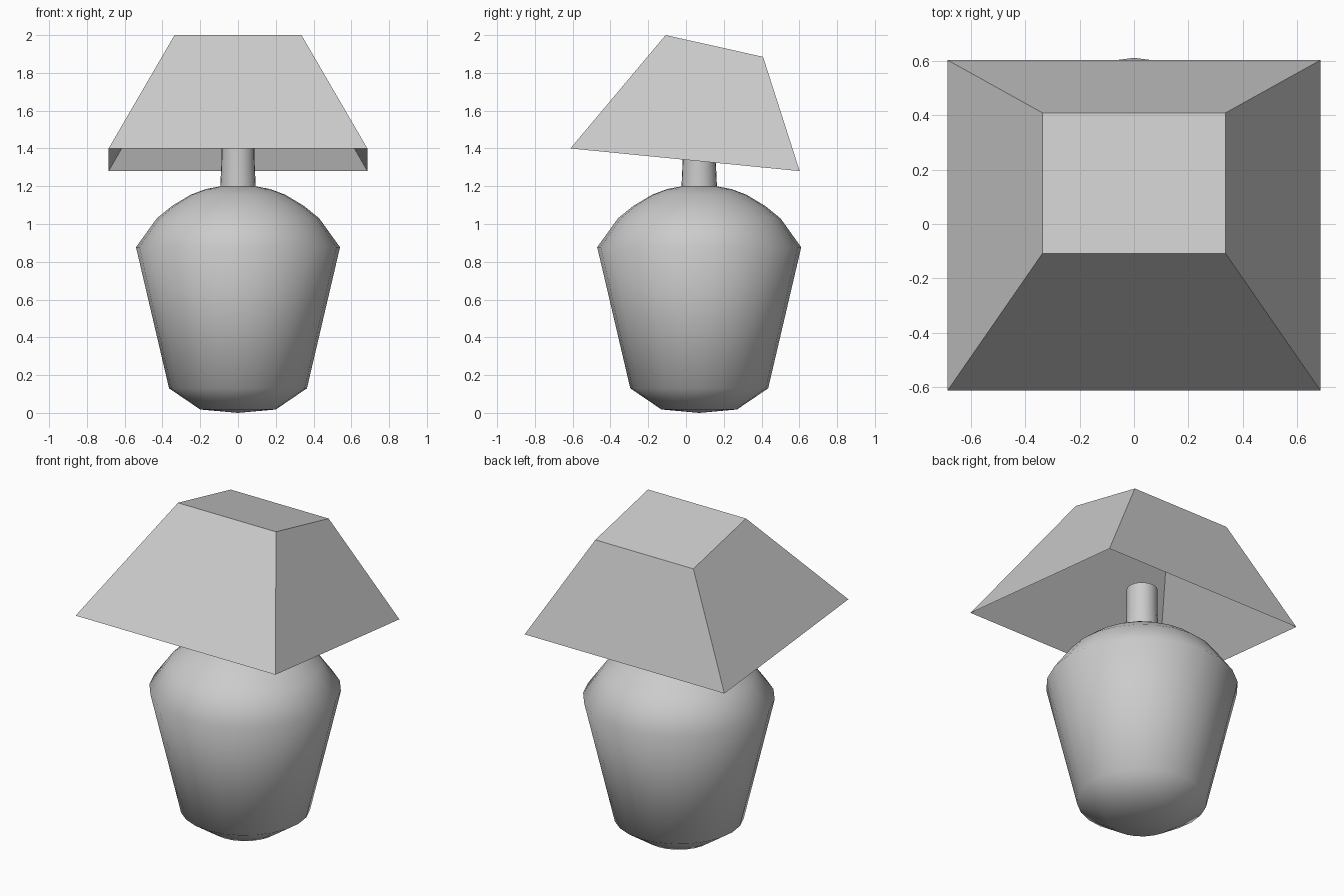
import bpy, bmesh
from math import cos, sin, tau

if "Cube" in bpy.data.objects:
    bpy.data.objects.remove(bpy.data.objects["Cube"])

CY = 0.07  # lamp axis in y


def make(name, bm, smooth):
    bmesh.ops.recalc_face_normals(bm, faces=bm.faces)
    for f in bm.faces:
        f.smooth = smooth
    me = bpy.data.meshes.new(name)
    bm.to_mesh(me)
    bm.free()
    ob = bpy.data.objects.new(name, me)
    bpy.context.collection.objects.link(ob)
    return ob


def lathe(name, profile, n=24):
    bm = bmesh.new()
    rings = []
    for r, z in profile:
        k = n if r > 0 else 1
        rings.append([bm.verts.new((r * cos(tau * i / n), CY + r * sin(tau * i / n), z))
                      for i in range(k)])
    for a, b in zip(rings, rings[1:]):
        for i in range(n):
            quad = [a[i % len(a)], a[(i + 1) % len(a)], b[(i + 1) % len(b)], b[i % len(b)]]
            bm.faces.new(list(dict.fromkeys(quad)))
    return make(name, bm, True)


# vase-shaped body, bottom to shoulder to neck
lathe("body", [(0, 0), (0.2, 0.018), (0.365, 0.13), (0.54, 0.877), (0.43, 1.03),
               (0.35, 1.095), (0.25, 1.155), (0.17, 1.185), (0.09, 1.2)])

# stem reaching up into the shade, capped with a flat disc
stem = lathe("stem", [(0.094, 1.195), (0.087, 1.35), (0.087, 1.5)])
bm = bmesh.new()
bm.from_mesh(stem.data)
top = [e for e in bm.edges if e.is_boundary and min(v.co.z for v in e.verts) > 1.4]
for e in top:
    e.smooth = False
cap = bmesh.ops.contextual_create(bm, geom=top)["faces"]
for f in cap:
    f.smooth = False
bm.to_mesh(stem.data)
bm.free()

# tilted shade: thin four-sided shell, closed top and open bottom
bm = bmesh.new()
low = [bm.verts.new(c) for c in [(-0.685, -0.612, 1.4), (0.685, -0.612, 1.4),
                                 (0.685, 0.602, 1.28), (-0.685, 0.602, 1.28)]]
high = [bm.verts.new(c) for c in [(-0.336, -0.108, 2.0), (0.336, -0.108, 2.0),
                                  (0.336, 0.408, 1.885), (-0.336, 0.408, 1.885)]]
for i in range(4):
    j = (i + 1) % 4
    bm.faces.new([low[i], low[j], high[j], high[i]])
bm.faces.new(high)
make("shade", bm, False)
